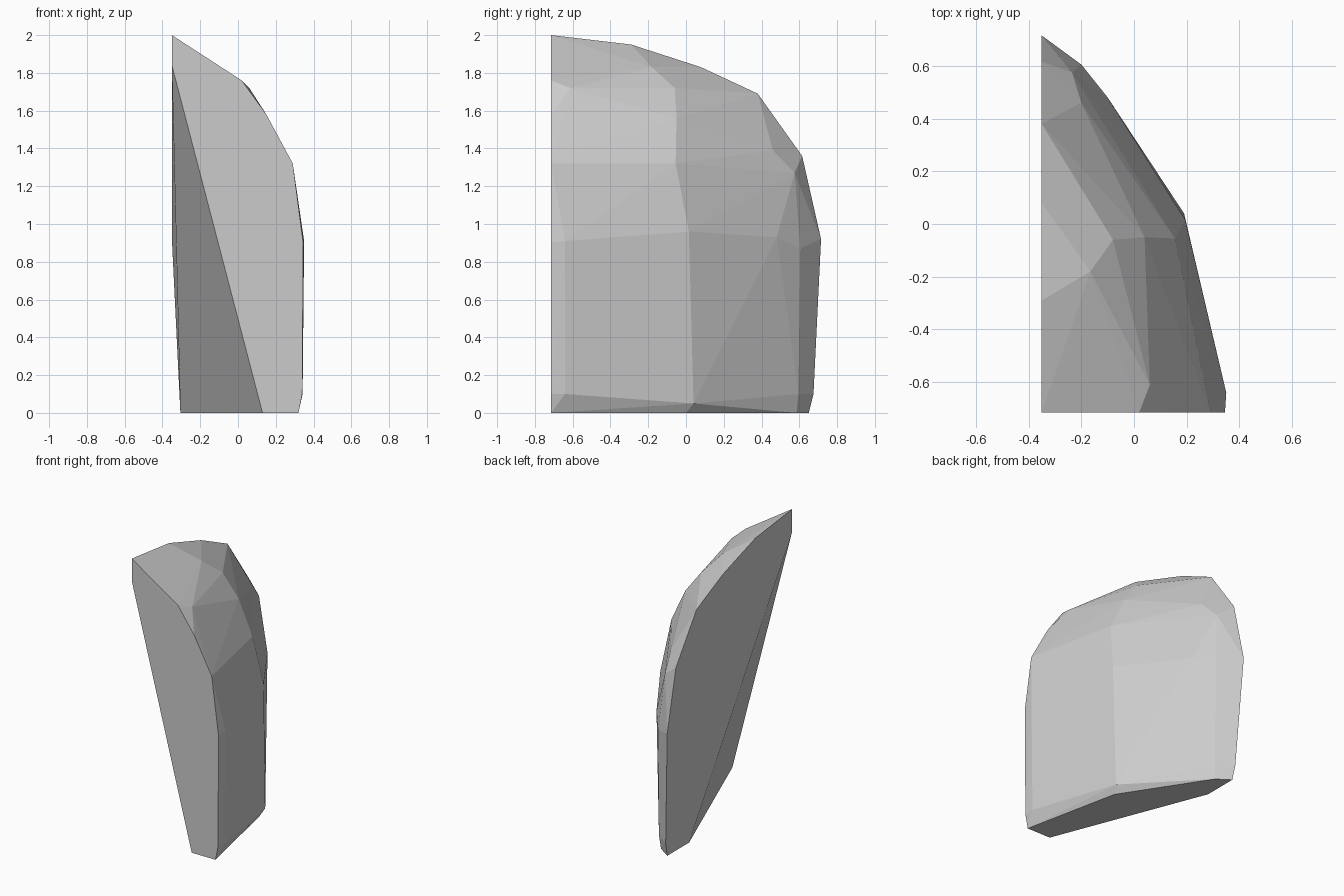
import bpy
import bmesh
import math

default_cube = bpy.data.objects.get("Cube")
if default_cube:
    bpy.data.objects.remove(default_cube, do_unlink=True)

SIDE = -0.35    # flat cut on the model's right
FRONT = -0.715  # flat cut at the front


def make_material(name, colour):
    material = bpy.data.materials.new(name)
    material.use_nodes = True
    material.diffuse_color = colour
    for node in material.node_tree.nodes:
        if node.type == 'BSDF_PRINCIPLED':
            node.inputs["Base Color"].default_value = colour
    return material


def make_hull(name, points, material):
    """Wrap a faceted solid tightly round its section points."""
    bm = bmesh.new()
    for point in points:
        bm.verts.new(point)
    hull = bmesh.ops.convex_hull(bm, input=bm.verts[:])
    spare = [v for v in hull["geom_interior"] + hull["geom_unused"]
             if isinstance(v, bmesh.types.BMVert)]
    bmesh.ops.delete(bm, geom=list(set(spare)), context='VERTS')
    bmesh.ops.dissolve_limit(bm, angle_limit=math.radians(0.5),
                             verts=bm.verts[:], edges=bm.edges[:])
    bmesh.ops.recalc_face_normals(bm, faces=bm.faces[:])
    mesh = bpy.data.meshes.new(name)
    bm.to_mesh(mesh)
    bm.free()
    mesh.materials.append(material)
    part = bpy.data.objects.new(name, mesh)
    bpy.context.collection.objects.link(part)
    return part


# Front cut outline (x, z), from the tip down the outer edge and back up
front_section = [(SIDE, 2), (.02, 1.76), (.15, 1.58), (.29, 1.32),
                 (.345, .9), (.34, .1), (.32, 0), (.13, 0), (SIDE, 1.84)]

# Side cut outline (y, z), from the crown down to the rear edge
side_section = [(-.29, 1.95), (.08, 1.83), (.38, 1.69), (.615, 1.36), (.715, .92)]

# Narrow bevel just behind the front cut
bevel = [(.06, -.61, 1.72), (.35, -.64, .91), (.342, -.64, .1)]

# Main ridge down the middle of the outer shell
ridge = [(-.165, -.18, 1.83), (-.08, -.06, 1.72), (.04, -.05, 1.56),
         (.155, -.055, 1.32), (.195, .015, .96), (.19, .04, .05), (.17, 0, 0)]

# Rear ridge where the shell turns in towards the side cut
rear = [(-.2, .46, 1.39), (-.235, .575, 1.27), (-.1, .48, .93),
        (-.2, .605, .87), (-.2, .595, .1), (-.21, .585, 0)]

# Rear foot, and the lower end of the slanted inner cut
foot = [(-.31, .675, .1), (-.305, .65, 0), (-.305, .4, 0)]

points = [(x, FRONT, z) for x, z in front_section]
points += [(SIDE, y, z) for y, z in side_section]
points += bevel + ridge + rear + foot

grey = make_material("plain_grey", (0.6, 0.6, 0.6, 1))
make_hull("shell_fragment", points, grey)
